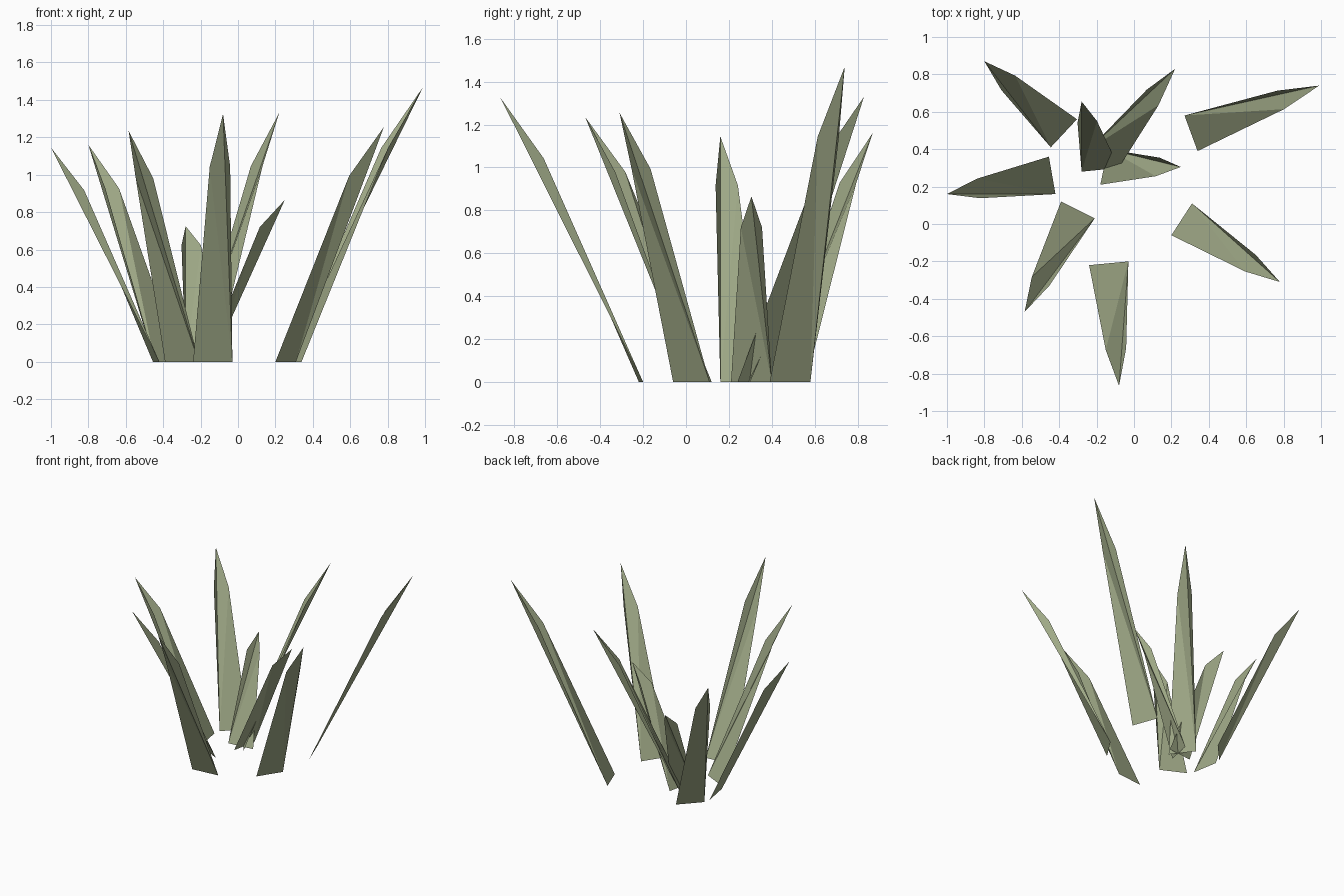
import bpy
from mathutils import Vector

if "Cube" in bpy.data.objects:
    bpy.data.objects.remove(bpy.data.objects["Cube"])

# Shared leaf colour
leaf = bpy.data.materials.new("leaf_green")
leaf.diffuse_color = (0.36, 0.41, 0.25, 1)
leaf.use_nodes = True
leaf.node_tree.nodes["Principled BSDF"].inputs["Base Color"].default_value = leaf.diffuse_color


def blade(name, left, right, tip):
    """Flat pointed blade: wide root edge, half-width shoulder, bent-over tip.
    left/right are seen looking outward along the blade."""
    l, r, t = Vector((*left, 0)), Vector((*right, 0)), Vector(tip)
    root = (l + r) / 2
    shoulder = root.lerp(t, 0.70)
    shoulder.z = 0.70 * t.z + 0.115          # shoulder sits above the straight line
    half = (l - r) * 0.26
    verts = [l, r, shoulder - half, t, shoulder + half]
    # Fan from the left root corner gives the folded facets
    faces = [(0, 1, 2), (0, 2, 3), (0, 3, 4)]
    mesh = bpy.data.meshes.new(name)
    mesh.from_pydata(verts, [], faces)
    mesh.materials.append(leaf)
    ob = bpy.data.objects.new(name, mesh)
    bpy.context.collection.objects.link(ob)
    return ob


# Root corners and tips of the tuft
blades = {
    "blade_right_back": ((0.27, 0.58), (0.34, 0.39), (0.99, 0.74, 1.47)),
    "blade_right_front": ((0.31, 0.11), (0.20, -0.06), (0.78, -0.31, 1.255)),
    "blade_front": ((-0.03, -0.20), (-0.24, -0.22), (-0.08, -0.865, 1.325)),
    "blade_left_front": ((-0.21, 0.03), (-0.39, 0.12), (-0.585, -0.47, 1.235)),
    "blade_left": ((-0.42, 0.16), (-0.455, 0.36), (-1.0, 0.16, 1.145)),
    "blade_left_back": ((-0.445, 0.41), (-0.305, 0.56), (-0.80, 0.87, 1.16)),
    "blade_back": ((-0.24, 0.40), (-0.12, 0.24), (0.22, 0.83, 1.33)),
    "blade_short_back": ((-0.28, 0.28), (-0.08, 0.30), (-0.28, 0.655, 0.725)),
    "blade_short_right": ((-0.14, 0.40), (-0.18, 0.21), (0.25, 0.305, 0.865)),
}
for name, (left, right, tip) in blades.items():
    blade(name, left, right, tip)
